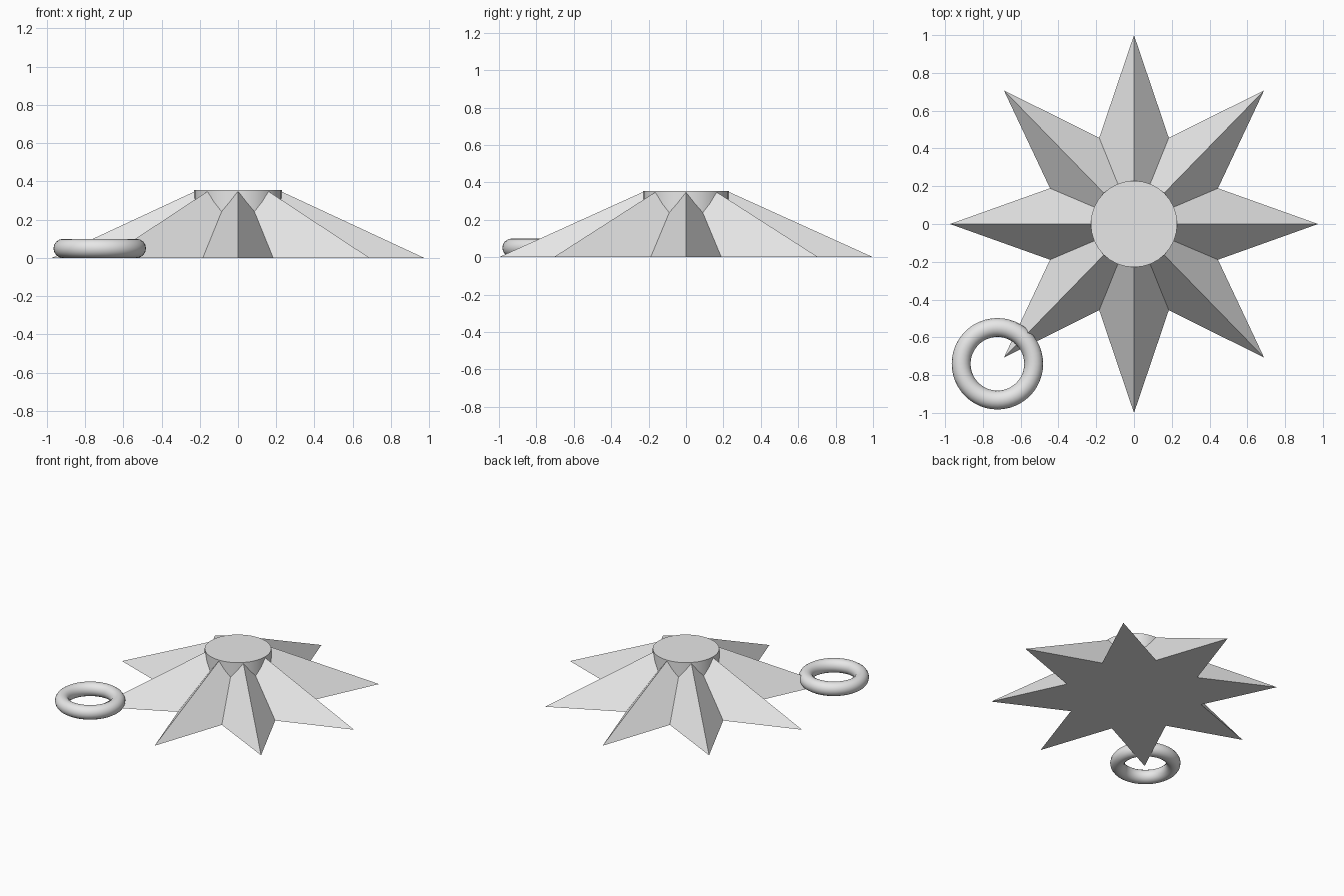
import bpy
import bmesh
from math import sin, cos, pi, radians

cube = bpy.data.objects.get("Cube")
if cube:
    bpy.data.objects.remove(cube, do_unlink=True)

POINTS = 8
SCALE_X = 0.974          # the star is slightly narrower than deep
TIP, VALLEY, APEX = 1.0, 0.494, 0.453
CUT = 0.236              # where the pyramid is cut off inside the hub

grey = bpy.data.materials.new("light grey")
grey.use_nodes = True
grey.diffuse_color = (0.8, 0.8, 0.8, 1)
grey.node_tree.nodes["Principled BSDF"].inputs["Base Color"].default_value = (0.8, 0.8, 0.8, 1)


def finish(obj, name, smooth):
    obj.name = obj.data.name = name
    obj.data.materials.append(grey)
    if smooth:
        bpy.ops.object.select_all(action='DESELECT')
        obj.select_set(True)
        bpy.context.view_layer.objects.active = obj
        bpy.ops.object.shade_smooth_by_angle(angle=radians(35))


# Eight-pointed faceted star body
bm = bmesh.new()


def star_ring(factor):
    ring = []
    for i in range(POINTS * 2):
        r = (VALLEY if i % 2 else TIP) * factor
        a = pi * i / POINTS
        ring.append(bm.verts.new((SCALE_X * r * cos(a), r * sin(a), APEX * (1 - factor))))
    return ring


base, top = star_ring(1), star_ring(CUT)
for i in range(POINTS * 2):
    j = (i + 1) % (POINTS * 2)
    bm.faces.new((base[i], base[j], top[j], top[i]))
bm.faces.new(base[::-1])
bm.faces.new(top)
mesh = bpy.data.meshes.new("star_body")
bm.to_mesh(mesh)
bm.free()
star = bpy.data.objects.new("star_body", mesh)
bpy.context.collection.objects.link(star)
finish(star, "star_body", False)

# Round hub on top
bpy.ops.mesh.primitive_cylinder_add(vertices=32, radius=0.229, depth=0.135, location=(0, 0, 0.2875))
finish(bpy.context.object, "hub", True)

# Ring looped through one tip
bpy.ops.mesh.primitive_torus_add(major_radius=0.192, minor_radius=0.05, major_segments=48,
                                 minor_segments=16, location=(-0.723, -0.74, 0.05))
finish(bpy.context.object, "tip_ring", True)
